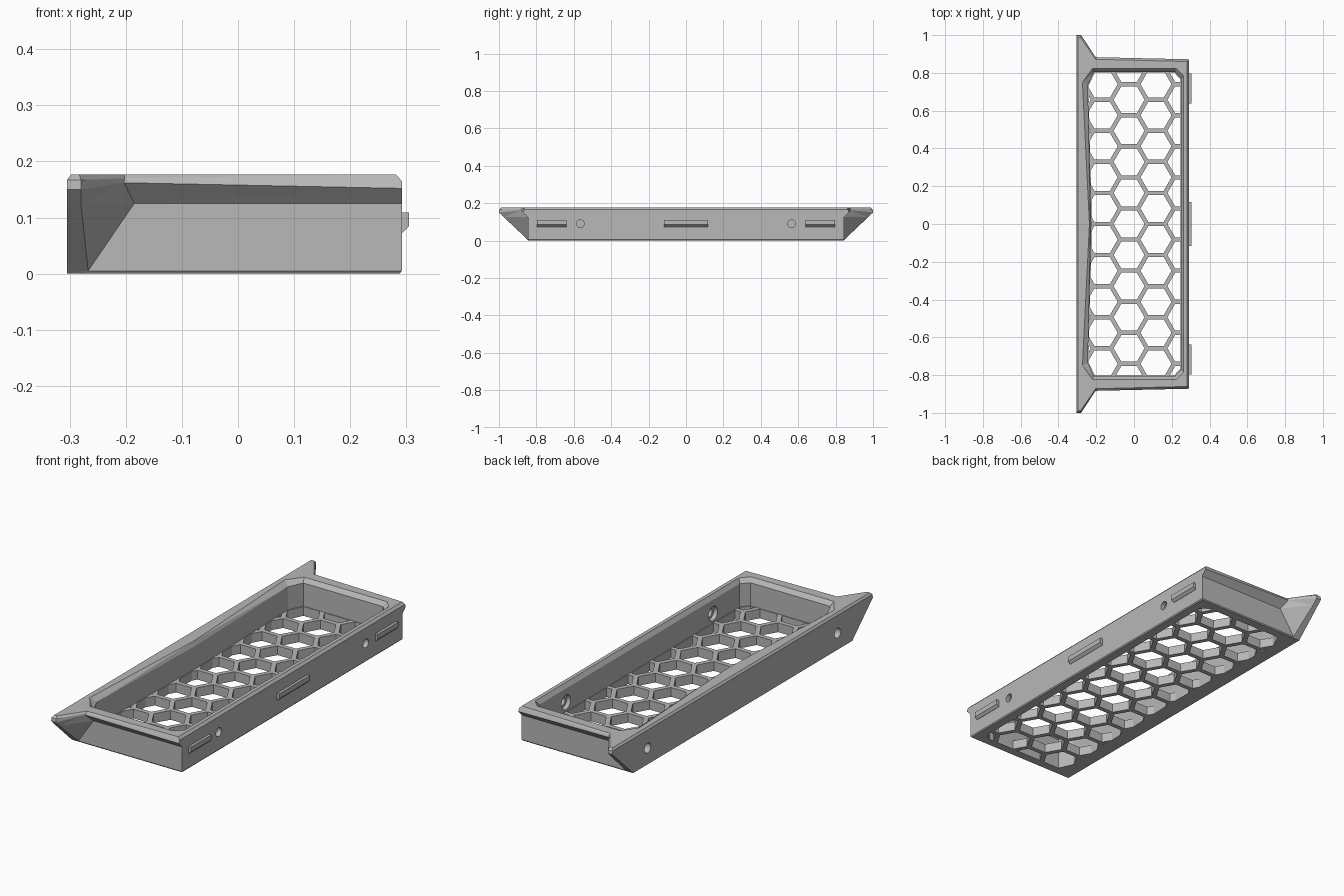
import bpy, bmesh, math
from mathutils import Matrix, Vector

cube = bpy.data.objects.get("Cube")
if cube:
    bpy.data.objects.remove(cube, do_unlink=True)

grey = bpy.data.materials.new("plain grey")
grey.use_nodes = True
grey.diffuse_color = (0.48, 0.48, 0.48, 1)
grey.node_tree.nodes["Principled BSDF"].inputs["Base Color"].default_value = (0.48, 0.48, 0.48, 1)


def finish(name, bm):
    bmesh.ops.recalc_face_normals(bm, faces=bm.faces)
    mesh = bpy.data.meshes.new(name)
    bm.to_mesh(mesh)
    bm.free()
    mesh.materials.append(grey)
    obj = bpy.data.objects.new(name, mesh)
    bpy.context.collection.objects.link(obj)
    return obj


def loft(name, rings):
    """Skin a stack of equal-length rings and cap both ends."""
    bm = bmesh.new()
    loops = [[bm.verts.new(p) for p in ring] for ring in rings]
    n = len(loops[0])
    for low, high in zip(loops, loops[1:]):
        for i in range(n):
            j = (i + 1) % n
            bm.faces.new((low[i], low[j], high[j], high[i]))
    bm.faces.new(loops[0])
    bm.faces.new(loops[-1])
    bmesh.ops.triangulate(bm, faces=[f for f in bm.faces if len(f.verts) == 4])
    return finish(name, bm)


def mirrored(half):
    """Complete a ring from its +y half; points on y = 0 are not doubled."""
    return half + [(x, -y, z) for x, y, z in reversed(half) if y > 0]


def level(points, z):
    return mirrored([(x, y, z) for x, y in points])


def cylinders(name, specs, sides, axis_x):
    """Prisms given as (centre, radius, length), joined in one mesh."""
    bm = bmesh.new()
    turn = Matrix.Rotation(math.pi / 2, 4, "Y") if axis_x else Matrix.Identity(4)
    for centre, radius, length in specs:
        bmesh.ops.create_cone(bm, cap_ends=True, segments=sides, radius1=radius,
                              radius2=radius, depth=length,
                              matrix=Matrix.Translation(Vector(centre)) @ turn)
    return finish(name, bm)


def boolean(target, cutter, operation="DIFFERENCE"):
    cutter.hide_render = True
    mod = target.modifiers.new("cut", "BOOLEAN")
    mod.operation, mod.solver, mod.object = operation, "EXACT", cutter
    bpy.context.view_layer.objects.active = target
    bpy.ops.object.modifier_apply(modifier=mod.name)
    bpy.data.objects.remove(cutter, do_unlink=True)


# Outer tray body with overhanging end lips and flared corner wings
tray = loft("tray_body", [
    level([(-0.305, 0.842), (-0.28, 0.842), (-0.271, 0.842), (0.288, 0.842)], 0),
    level([(-0.305, 0.847), (-0.28, 0.847), (-0.267, 0.846), (0.292, 0.846)], 0.005),
    level([(-0.305, 0.974), (-0.28, 0.974), (-0.185, 0.846), (0.292, 0.846)], 0.125),
    mirrored([(-0.305, 1, 0.15), (-0.28, 1, 0.15), (-0.203, 0.883, 0.162), (0.292, 0.872, 0.152)]),
    mirrored([(-0.305, 0.998, 0.167), (-0.28, 0.998, 0.167),
              (-0.202, 0.88, 0.17), (0.292, 0.866, 0.165)]),
    level([(-0.297, 0.988, ), (-0.283, 0.988), (-0.203, 0.872), (0.281, 0.86)], 0.177),
])

# Cavity with a chamfered rim and a bent long wall
inner = [(-0.226, 0), (-0.245, 0.735), (-0.212, 0.805), (0.217, 0.805), (0.25, 0.77)]
rim = [(-0.236, 0), (-0.273, 0.75), (-0.22, 0.822), (0.226, 0.822), (0.263, 0.783)]
above = [(-0.237, 0), (-0.275, 0.751), (-0.221, 0.824), (0.227, 0.824), (0.265, 0.784)]
FLOOR = 0.045
boolean(tray, loft("cavity", [level(inner, FLOOR), level(inner, 0.157),
                              level(rim, 0.177), level(above, 0.19)]))

# Honeycomb openings, limited to the floor area
pitch = 0.1645
step = pitch * math.sqrt(3) / 2
cells = []
for col in range(-2, 3):
    for row in range(-6, 7):
        y = row * pitch + (pitch / 2 if col % 2 else 0)
        cells.append(((-0.026 + col * step, y, 0.03), 0.082, 0.12))
bm_turn = Matrix.Rotation(math.pi / 6, 4, "Z")
honeycomb = cylinders("honeycomb", [(bm_turn.inverted() @ Vector(c), r, d) for c, r, d in cells], 6, False)
honeycomb.data.transform(bm_turn)
# Turn the grid so cell corners point along x
corner = max((v.co.x for v in honeycomb.data.vertices))
first = honeycomb.data.vertices[0].co - Vector(cells[0][0])
angle = math.atan2(first.y, first.x) % (math.pi / 3)
if min(angle, math.pi / 3 - angle) > 0.1:
    bpy.data.objects.remove(honeycomb, do_unlink=True)
    honeycomb = cylinders("honeycomb", cells, 6, False)
    for i, vert in enumerate(honeycomb.data.vertices):
        centre = Vector(cells[i // 12][0])
        vert.co = centre + bm_turn @ (vert.co - centre)
area = [(x * 0.985, y * 0.995) for x, y in inner]
boolean(honeycomb, loft("floor_area", [level(area, -0.02), level(area, 0.07)]), "INTERSECT")
boolean(tray, honeycomb)

# Screw holes with counterbores in one long wall, blind sockets in the other
for s in (-1, 1):
    boolean(tray, cylinders("screw_hole", [((0.27, s * 0.565, 0.09), 0.021, 0.1)], 24, True))
    boolean(tray, cylinders("counterbore", [((0.25, s * 0.565, 0.09), 0.035, 0.04)], 24, True))
    boolean(tray, cylinders("socket", [((-0.29, s * 0.73, 0.08), 0.024, 0.07)], 24, True))

# Snap ridges along the flat long wall
profile = [(0.285, 0.109), (0.305, 0.109), (0.305, 0.085), (0.293, 0.073), (0.285, 0.073)]
for name, y0, y1 in (("front_ridge", -0.797, -0.638), ("middle_ridge", -0.117, 0.117),
                     ("back_ridge", 0.638, 0.797)):
    loft(name, [[(x, y, z) for x, z in profile] for y in (y0, y1)])
